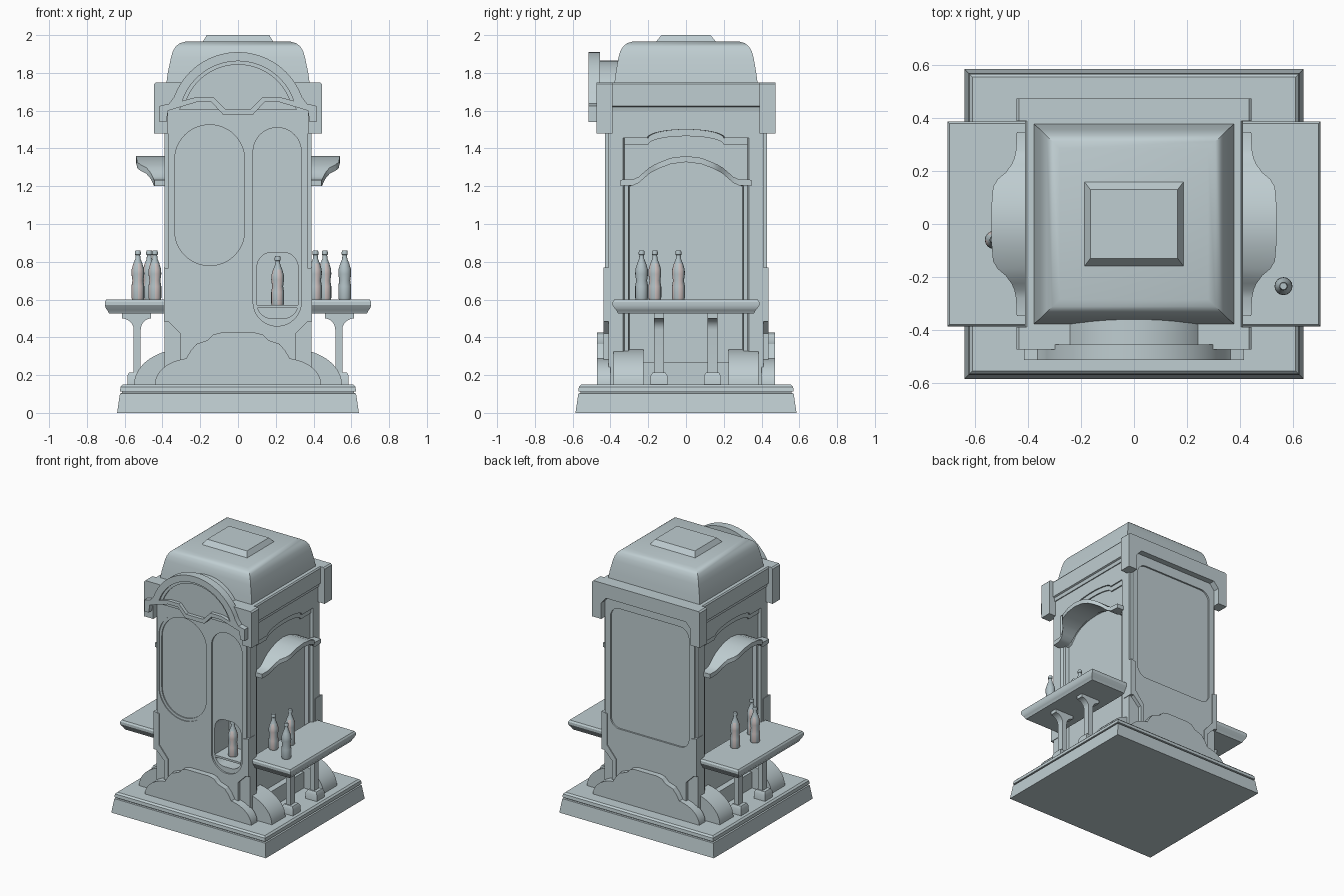
import bpy, bmesh, math

if "Cube" in bpy.data.objects:
    bpy.data.objects.remove(bpy.data.objects["Cube"])


def material(name, rgb):
    m = bpy.data.materials.new(name)
    m.use_nodes = True
    m.diffuse_color = (*rgb, 1)
    m.node_tree.nodes["Principled BSDF"].inputs["Base Color"].default_value = (*rgb, 1)
    return m


STONE = material("pale blue grey", (0.52, 0.61, 0.635))
GLASS = material("bottle blue grey", (0.45, 0.54, 0.57))
BLUSH = material("bottle blush", (0.64, 0.56, 0.55))
parts = []


def loft(name, rings):
    """Skin a list of equal closed rings and cap both ends."""
    bm = bmesh.new()
    vs = [[bm.verts.new(p) for p in r] for r in rings]
    n = len(vs[0])
    for a, b in zip(vs, vs[1:]):
        for i in range(n):
            j = (i + 1) % n
            bm.faces.new((a[i], a[j], b[j], b[i]))
    bm.faces.new(vs[0])
    bm.faces.new(vs[-1])
    bmesh.ops.recalc_face_normals(bm, faces=bm.faces)
    me = bpy.data.meshes.new(name)
    bm.to_mesh(me)
    bm.free()
    me.materials.append(STONE)
    ob = bpy.data.objects.new(name, me)
    bpy.context.collection.objects.link(ob)
    parts.append(ob)
    return ob


def prism(name, outline, a, b):
    """Extrude an (x, z) outline along y."""
    return loft(name, [[(u, d, v) for u, v in outline] for d in (a, b)])


def box(name, x0, x1, y0, y1, z0, z1):
    return prism(name, [(x0, z0), (x1, z0), (x1, z1), (x0, z1)], y0, y1)


def moulding(name, levels, cx=0):
    """Stack of rectangles (half x, half y, z)."""
    corners = ((-1, -1), (1, -1), (1, 1), (-1, 1))
    return loft(name, [[(cx + hx * i, hy * j, z) for i, j in corners] for hx, hy, z in levels])


def sym(half):
    """Complete a right half that starts at the middle."""
    return half + [(-u, v) for u, v in reversed(half) if u]


def band(outer, inner):
    """Symmetric strip between two right halves."""
    full = [[(-u, v) for u, v in reversed(h) if u] + h for h in (outer, inner)]
    return full[0] + full[1][::-1]


def arc(cx, cz, rx, rz, a0, a1, n=12):
    angles = [math.radians(a0 + (a1 - a0) * i / n) for i in range(n + 1)]
    return [(cx + rx * math.cos(t), cz + rz * math.sin(t)) for t in angles]


def rounded(x0, x1, z0, z1, r):
    pts = []
    for cx, cz, a in ((x1 - r, z1 - r, 0), (x0 + r, z1 - r, 90), (x0 + r, z0 + r, 180), (x1 - r, z0 + r, 270)):
        pts += arc(cx, cz, r, r, a, a + 90)
    return pts


def cut(cutter, *targets):
    """Carve the cutter out of each target, then drop it."""
    for ob in targets:
        mod = ob.modifiers.new("cut", "BOOLEAN")
        mod.operation, mod.solver, mod.object = "DIFFERENCE", "EXACT", cutter
        bpy.context.view_layer.objects.active = ob
        bpy.ops.object.modifier_apply(modifier=mod.name)
    parts.remove(cutter)
    bpy.data.objects.remove(cutter)


# Plinth
moulding("plinth", [(0.64, 0.585, 0), (0.625, 0.57, 0.103), (0.613, 0.558, 0.105), (0.613, 0.558, 0.112),
                    (0.625, 0.57, 0.114), (0.622, 0.567, 0.138), (0.61, 0.555, 0.15)])

# Body with front and back plates
core = box("body", -0.388, 0.388, -0.41, 0.41, 0.15, 1.7)
plate = sym([(0, 0.15), (0.28, 0.15), (0.28, 0.43), (0.37, 0.52), (0.37, 1.68), (0, 1.68)])
front = prism("front_plate", plate, -0.43, -0.38)
back = prism("back_plate", plate, 0.38, 0.43)

# Stepped oval, tall recess, bottle niche and sunken back panel
cut(prism("oval_cutter", rounded(-0.355, 0.055, 0.76, 1.545, 0.204), -0.5, -0.424), front)
cut(prism("oval_inner_cutter", rounded(-0.335, 0.035, 0.78, 1.525, 0.184), -0.5, -0.416), front)
cut(prism("recess_cutter", rounded(0.08, 0.335, 0.46, 1.51, 0.127), -0.5, -0.418), front)
cut(prism("niche_cutter", rounded(0.1, 0.318, 0.5, 0.85, 0.08), -0.5, -0.25), front, core)
cut(prism("panel_cutter", rounded(-0.325, 0.325, 0.67, 1.57, 0.075), 0.418, 0.5), back)
box("niche_shelf", 0.1, 0.318, -0.425, -0.25, 0.555, 0.57)

# Side alcoves with splayed jambs and an arched head moulding
head = [(0, 1.5)] + arc(0, 1.455, 0.2, 0.045, 80, 0, 8) + [(0.22, 1.455), (0.325, 1.455)]
upper = sym(head + [(0.325, 0.27), (0, 0.27)])
lower = sym([(0, 1.33)] + arc(0, 1.21, 0.25, 0.12, 80, 15, 8) +
            [(0.27, 1.21), (0.298, 1.2), (0.298, 0.27), (0, 0.27)])
head_strip = band(head, [(u, v - 0.035) for u, v in head])
for s in (-1, 1):
    for outline, depth in ((upper, 0.37), (lower, 0.342)):
        cut(loft("alcove_cutter", [[(s * x, u * k, v) for u, v in outline]
                                   for x, k in ((depth, 1), (0.4, 1.05))]), core)
    loft("alcove_head", [[(s * x, u, v) for u, v in head_strip] for x in (0.36, 0.379)])

# Corner trims at the foot of each plate
trim = [(0.392, 0.77), (0.35, 0.76), (0.35, 0.53), (0.275, 0.44), (0.275, 0.15), (0.305, 0.15),
        (0.305, 0.42), (0.37, 0.485), (0.392, 0.485)]
buttress = [(0.27, 0.15)] + arc(0.28, 0.15, 0.27, 0.19, 0, 90)
for s in (-1, 1):
    for f in (-1, 1):
        prism("corner_trim", [(s * u, v) for u, v in trim], f * 0.355, f * 0.437)
        # Curved buttresses
        prism("buttress", [(s * u, v) for u, v in buttress], f * 0.225, f * 0.385)

# Stepped mounds and cornices, front and back
mound = sym([(0, 0.15)] + arc(0.24, 0.15, 0.2, 0.14, 0, 80) +
            [(0.25, 0.33), (0.22, 0.365), (0.16, 0.385), (0.13, 0.415), (0.09, 0.425), (0, 0.425)])
cornice = sym([(0, 1.75), (0.435, 1.75), (0.445, 1.74), (0.445, 1.48), (0.37, 1.48),
               (0.37, 1.6), (0.33, 1.645), (0, 1.645)])
for f in (-1, 1):
    prism("mound", mound, f * 0.4, f * 0.472)
    prism("cornice", cornice, f * 0.39, f * 0.475)
moulding("side_cornice", [(0.395, 0.395, 1.595), (0.4, 0.395, 1.62), (0.412, 0.395, 1.625),
                          (0.412, 0.395, 1.74), (0.405, 0.395, 1.75)])

# Arched pediment: back panel, arched rim, lower band and the vault behind
crown = [(0, 1.91)] + arc(0, 1.55, 0.36, 0.36, 86, 20, 18) + [(0.365, 1.637), (0.415, 1.625), (0.415, 1.54)]
sill = [(0, 1.58), (0.08, 1.58), (0.14, 1.645), (0.22, 1.645), (0.33, 1.612), (0.37, 1.6), (0.38, 1.54)]
prism("pediment_panel", band(crown, sill), -0.488, -0.455)
step = [(0, 1.862)] + arc(0, 1.55, 0.312, 0.312, 86, 19, 18)
prism("pediment_rim", band(crown, step + [(0.32, 1.615), (0.37, 1.6), (0.38, 1.54)]), -0.515, -0.48)
prism("pediment_rim_step", band(step, [(u * 0.94, 1.55 + (v - 1.55) * 0.94) for u, v in step]), -0.5, -0.48)
ledge = [(0, 1.61), (0.07, 1.61), (0.13, 1.672), (0.22, 1.672), (0.32, 1.645)]
prism("pediment_ledge", band(ledge, sill[:5]), -0.514, -0.48)
prism("pediment_vault", arc(0, 1.55, 0.315, 0.315, 10, 170, 24), -0.47, -0.28)

# Domed roof and cap
moulding("roof", [(0.38, 0.38, 1.74), (0.372, 0.372, 1.8), (0.355, 0.358, 1.88), (0.345, 0.348, 1.915),
                  (0.33, 0.333, 1.94), (0.308, 0.312, 1.957), (0.28, 0.285, 1.965)])
moulding("roof_cap", [(0.19, 0.163, 1.96), (0.165, 0.13, 2.0)])

# Awnings, side tables and table legs
awning = [(0, 0.54, 1.36), (0.08, 0.538, 1.35), (0.14, 0.533, 1.327), (0.17, 0.515, 1.313), (0.195, 0.485, 1.298),
          (0.225, 0.463, 1.272), (0.25, 0.452, 1.25), (0.28, 0.446, 1.236), (0.348, 0.443, 1.234)]
awning = [(-y, x, z) for y, x, z in reversed(awning[1:])] + awning
bracket = [(0.515, 0.2)] + arc(0.46, 0.44, 0.055, 0.06, 0, 90, 6) + [(0.46, 0.54), (0.615, 0.54)] + \
    arc(0.615, 0.44, 0.063, 0.06, 90, 180, 6) + [(0.552, 0.2)]
for s in (-1, 1):
    loft("awning", [[(s * 0.36, y, z - 0.032), (s * x, y, z - 0.032), (s * x, y, z), (s * 0.36, y, z)]
                    for y, x, z in awning])
    moulding("side_table", [(0.15, 0.36, 0.525), (0.16, 0.37, 0.545), (0.165, 0.375, 0.55),
                            (0.172, 0.388, 0.57), (0.172, 0.388, 0.588), (0.165, 0.38, 0.6)], s * 0.533)
    for y in (-0.143, 0.14):
        prism("table_leg", [(s * u, v) for u, v in bracket], y - 0.026, y + 0.026)
        foot = moulding("leg_foot", [(0.046, 0.045, 0.14), (0.046, 0.045, 0.195), (0.036, 0.034, 0.215)], s * 0.54)
        foot.location.y = y


# Bottles, with blush stripes on the glass
def bottle(x, y, z, tinted=True):
    profile = [(0.031, 0), (0.034, 0.01), (0.034, 0.07), (0.029, 0.1), (0.034, 0.135), (0.033, 0.16),
               (0.024, 0.19), (0.014, 0.215), (0.012, 0.235), (0.016, 0.238), (0.016, 0.25), (0.013, 0.26)]
    n = 16
    ob = loft("bottle", [[(r * math.cos(math.tau * i / n), r * math.sin(math.tau * i / n), h)
                          for i in range(n)] for r, h in profile])
    ob.location = (x, y, z)
    ob.data.materials.clear()
    ob.data.materials.append(GLASS)
    ob.data.materials.append(BLUSH)
    for p in ob.data.polygons:
        stripe = math.sin(4 * math.atan2(p.normal.y, p.normal.x)) > 0
        p.material_index = int(tinted and stripe and p.center.z < 0.2)


bottle(0.21, -0.36, 0.57)
bottle(0.565, -0.235, 0.6, False)
for x, y in ((0.41, -0.165), (0.46, -0.04), (-0.53, -0.06), (-0.44, -0.15), (-0.47, 0.09)):
    bottle(x, y, 0.6)

# Smooth curved surfaces, keep the edges sharp
bpy.ops.object.select_all(action="DESELECT")
for ob in parts:
    ob.select_set(True)
bpy.context.view_layer.objects.active = parts[0]
bpy.ops.object.shade_smooth_by_angle()
